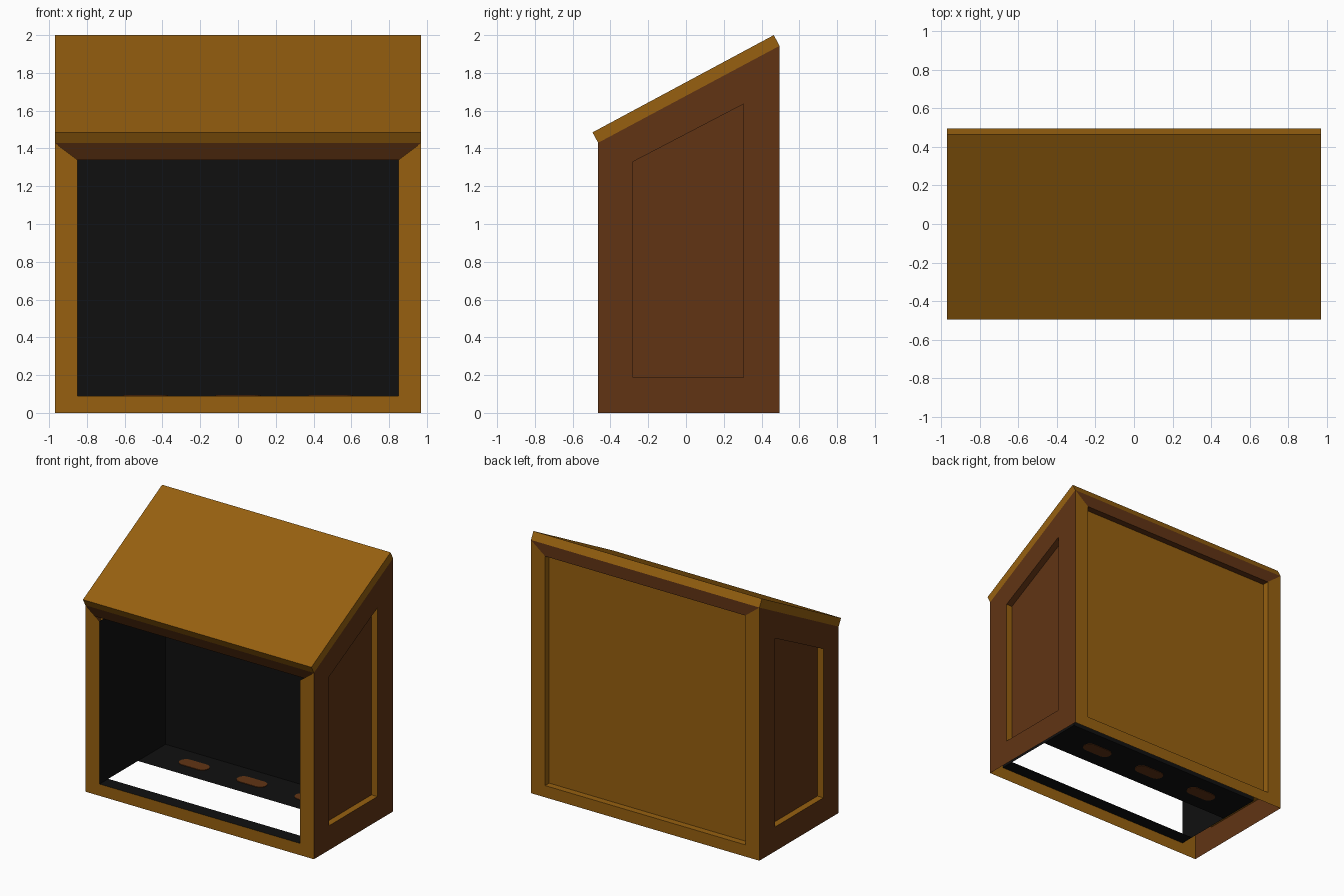
import bpy, bmesh, math
from mathutils import Vector

if "Cube" in bpy.data.objects:
    bpy.data.objects.remove(bpy.data.objects["Cube"])

def material(name, rgb):
    m = bpy.data.materials.new(name)
    m.diffuse_color = (*rgb, 1)
    m.use_nodes = True
    m.node_tree.nodes["Principled BSDF"].inputs["Base Color"].default_value = m.diffuse_color
    return m

GOLD, BROWN, BLACK = 0, 1, 2
MATS = [material("golden wood", (0.31, 0.118, 0.005)),
        material("dark brown wood", (0.12, 0.034, 0.007)),
        material("black lining", (0.005, 0.005, 0.005))]

X, YF, YB = 0.97, -0.465, 0.495        # half width, front, back
ZF, ZB = 1.43, 1.943                   # body height at front and back
XI, ZI, YI = 0.85, 0.09, 0.335         # opening half width, floor height, lining back

def finish(bm, name, flip=False, recalc=True):
    bmesh.ops.remove_doubles(bm, verts=bm.verts, dist=0.0005)
    if recalc:
        bmesh.ops.recalc_face_normals(bm, faces=bm.faces)
    if flip:
        bmesh.ops.reverse_faces(bm, faces=bm.faces)
    me = bpy.data.meshes.new(name)
    bm.to_mesh(me)
    bm.free()
    for m in MATS:
        me.materials.append(m)
    ob = bpy.data.objects.new(name, me)
    bpy.context.collection.objects.link(ob)
    return ob

def face(bm, pts, mat):
    f = bm.faces.new([bm.verts.new(p) for p in pts])
    f.material_index = mat

def ring(bm, a, b, mats):
    """Quads between two four-point loops; edges run bottom, side, top, side."""
    for i in range(4):
        j = (i + 1) % 4
        if mats[i] is not None:
            face(bm, (a[i], a[j], b[j], b[i]), mats[i])

def recessed_panel(name, outer, inner, depth, frame, walls, panel):
    bm = bmesh.new()
    deep = [Vector(p) + Vector(depth) for p in inner]
    ring(bm, outer, inner, frame)
    ring(bm, inner, deep, walls)
    face(bm, deep, panel)
    # face outwards, opposite to the recess direction
    bmesh.ops.remove_doubles(bm, verts=bm.verts, dist=0.0005)
    bmesh.ops.recalc_face_normals(bm, faces=bm.faces)
    bm.faces.ensure_lookup_table()
    flip = bm.faces[0].normal.dot(Vector(depth)) > 0
    return finish(bm, name, flip, recalc=False)

WALLS = (GOLD, GOLD, BROWN, GOLD)

# side walls with recessed sloping panels
for s, label in ((1, "right"), (-1, "left")):
    outer = [(s * X, y, z) for y, z in ((YF, 0), (YB, 0), (YB, ZB), (YF, ZF))]
    inner = [(s * X, y, z) for y, z in ((-0.28, 0.187), (0.305, 0.187),
                                        (0.305, 1.635), (-0.28, 1.33))]
    recessed_panel(label + "_side", outer, inner, (-s * 0.05, 0, 0),
                   [BROWN] * 4, WALLS, BROWN)

# back wall with recessed panel
outer = [(-X, YB, 0), (X, YB, 0), (X, YB, ZB), (-X, YB, ZB)]
inner = [(-XI, YB, 0.09), (XI, YB, 0.09), (XI, YB, 1.85), (-XI, YB, 1.85)]
recessed_panel("back_wall", outer, inner, (0, -0.05, 0), WALLS, WALLS, GOLD)

# front frame: posts and bottom rail
bm = bmesh.new()
outer = [(-X, YF, 0), (X, YF, 0), (X, YF, ZF), (-X, YF, ZF)]
inner = [(-XI, YF, ZI), (XI, YF, ZI), (XI, YF, 1.34), (-XI, YF, 1.34)]
ring(bm, outer, inner, (GOLD, GOLD, None, GOLD))
finish(bm, "front_frame", recalc=False)

# front top rail, leaning inwards below the roof edge
bm = bmesh.new()
YT = -0.417
face(bm, [(-X, YT, 1.34), (X, YT, 1.34), (X, YF, ZF), (-X, YF, ZF)], BROWN)
finish(bm, "front_top_rail", recalc=False)

# roof slab, square to the slope
bm = bmesh.new()
profile = [(YF, ZF), (YB, ZB), (0.465, 2.0), (-0.495, 1.485)]
left = [(-X, y, z) for y, z in profile]
right = [(X, y, z) for y, z in profile]
ring(bm, left, right, [GOLD] * 4)
face(bm, left, GOLD)
face(bm, right, GOLD)
finish(bm, "roof")

# black lining of the compartment, floor partly open
bm = bmesh.new()
def box_section(y):
    return [(-XI, y, ZI), (XI, y, ZI), (XI, y, 1.34), (-XI, y, 1.34)]
stations = [YF, -0.36, 0.0, YI]
for k, (a, b) in enumerate(zip(stations, stations[1:])):
    floor = None if k == 1 else BLACK
    top_open = None if k == 0 else BLACK
    ring(bm, box_section(a), box_section(b), (floor, BLACK, top_open, BLACK))
face(bm, [(-XI, YT, 1.34), (XI, YT, 1.34), (XI, -0.36, 1.34), (-XI, -0.36, 1.34)], BLACK)
face(bm, box_section(YI), BLACK)
finish(bm, "compartment_lining", flip=True)

# rounded slots in the floor shelf
for i in (-1, 0, 1):
    bm = bmesh.new()
    pts = []
    for s in (1, -1):
        for k in range(9):
            t = math.pi * (k / 8 - 0.5)
            pts.append((i * 0.49 + s * (0.07 + 0.05 * math.cos(t)),
                        0.17 + s * 0.05 * math.sin(t), ZI - 0.004))
    face(bm, pts, BROWN)
    geo = bmesh.ops.extrude_face_region(bm, geom=bm.faces[:])["geom"]
    bmesh.ops.translate(bm, vec=(0, 0, 0.008),
                        verts=[g for g in geo if isinstance(g, bmesh.types.BMVert)])
    if not any(f.normal.z < 0 for f in bm.faces if len(f.verts) > 4) or len([f for f in bm.faces if len(f.verts) > 4]) < 2:
        face(bm, pts, BROWN)
    for f in bm.faces:
        f.material_index = BROWN
    finish(bm, "floor_slot_%d" % (i + 2))
